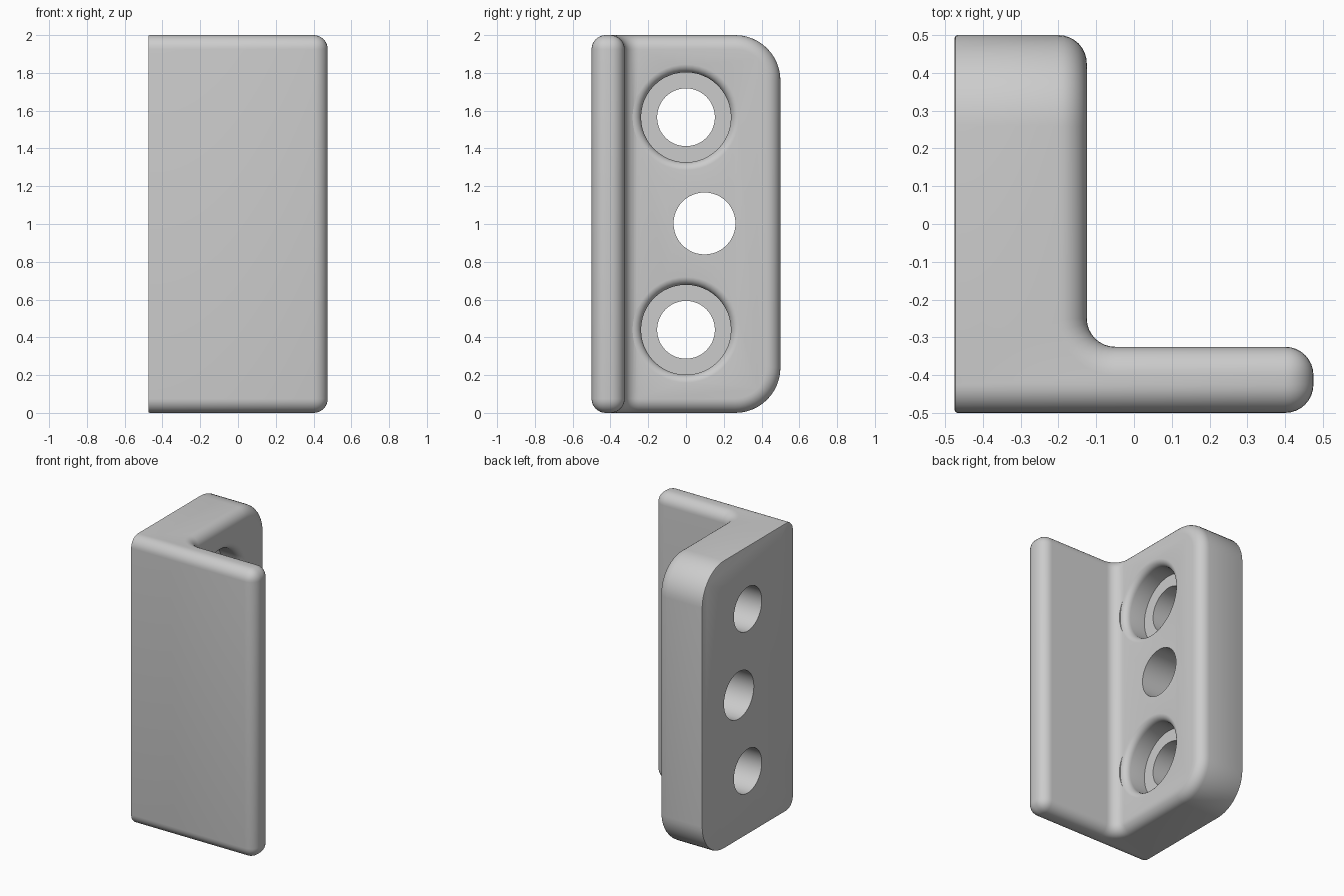
import bpy, bmesh, math
from mathutils import Matrix

if "Cube" in bpy.data.objects:
    bpy.data.objects.remove(bpy.data.objects["Cube"])

LEFT, FACE, RIGHT = -0.475, -0.125, 0.475      # x planes
FRONT, INNER, BACK = -0.5, -0.325, 0.5         # y planes
HEIGHT, ROUND = 2.0, 0.075

grey = bpy.data.materials.new("light grey")
grey.diffuse_color = (0.6, 0.6, 0.6, 1)
grey.use_nodes = True
grey.node_tree.nodes["Principled BSDF"].inputs["Base Color"].default_value = grey.diffuse_color


def make_object(name, bm):
    bmesh.ops.recalc_face_normals(bm, faces=bm.faces)
    mesh = bpy.data.meshes.new(name)
    bm.to_mesh(mesh)
    bm.free()
    mesh.materials.append(grey)
    obj = bpy.data.objects.new(name, mesh)
    bpy.context.collection.objects.link(obj)
    return obj


def round_edges(bm, test, radius, segments):
    bm.normal_update()
    bmesh.ops.bevel(bm, geom=[e for e in bm.edges if test(e)], offset=radius,
                    offset_type='OFFSET', segments=segments, profile=0.5,
                    affect='EDGES', clamp_overlap=False)


def on_left(e):
    return all(abs(v.co.x - LEFT) < 1e-4 for v in e.verts)


def sharp(e):
    return e.calc_face_angle(0) > math.radians(50)


# Bracket: L profile pulled up, then rounded edge group by edge group
bm = bmesh.new()
outline = [(LEFT, FRONT), (RIGHT, FRONT), (RIGHT, INNER),
           (FACE, INNER), (FACE, BACK), (LEFT, BACK)]
base = bm.faces.new([bm.verts.new((x, y, 0)) for x, y in outline])
top = bmesh.ops.extrude_face_region(bm, geom=[base])["geom"]
bmesh.ops.translate(bm, vec=(0, 0, HEIGHT),
                    verts=[v for v in top if isinstance(v, bmesh.types.BMVert)])
bmesh.ops.recalc_face_normals(bm, faces=bm.faces)

# large corners of the mounting plate
round_edges(bm, lambda e: all(v.co.y > BACK - 1e-4 for v in e.verts)
            and abs(e.verts[0].co.z - e.verts[1].co.z) < 1e-4, 0.24, 12)
# fillet in the inside corner
round_edges(bm, lambda e: all(abs(v.co.x - FACE) < 1e-4 and abs(v.co.y - INNER) < 1e-4
                              for v in e.verts), ROUND, 8)
# soft outer edges, then the crisp edges on the mounting side
round_edges(bm, lambda e: sharp(e) and not on_left(e), ROUND, 8)
round_edges(bm, lambda e: sharp(e) and on_left(e), 0.008, 2)
bmesh.ops.remove_doubles(bm, verts=bm.verts, dist=1e-4)
bracket = make_object("bracket", bm)


# Hole cutters: profiles of (x, radius) spun around the x direction
def hole_cutter(name, profile, y, z, steps=48):
    bm = bmesh.new()
    rings = []
    for x, r in profile:
        rings.append([bm.verts.new((x, y + r * math.cos(a), z + r * math.sin(a)))
                      for a in (2 * math.pi * i / steps for i in range(steps))])
    for a, b in zip(rings, rings[1:]):
        for i in range(steps):
            j = (i + 1) % steps
            bm.faces.new((a[i], a[j], b[j], b[i]))
    bm.faces.new(rings[0])
    bm.faces.new(rings[-1])
    cutter = make_object(name, bm)
    cutter.hide_render = True
    cutter.hide_set(True)
    mod = bracket.modifiers.new(name, 'BOOLEAN')
    mod.operation = 'DIFFERENCE'
    mod.solver = 'EXACT'
    mod.object = cutter
    return cutter


BORE, SINK, LIP, DEPTH = 0.153, 0.238, 0.045, 0.16
lip = [(FACE + 0.0004 - LIP + LIP * math.sin(a), SINK + LIP - LIP * math.cos(a))
       for a in (math.pi / 2 * i / 6 for i in range(7))]
screw = [(LEFT - 0.1, BORE), (FACE - DEPTH, BORE), (FACE - DEPTH, SINK)] + lip \
    + [(FACE + 0.03, SINK + LIP)]
plain = [(LEFT - 0.1, 0.164), (FACE + 0.1, 0.164)]

cutters = [hole_cutter("lower_screw_hole", screw, 0, 0.44),
           hole_cutter("upper_screw_hole", screw, 0, 1.565),
           hole_cutter("middle_hole", plain, 0.098, 1.003)]

# Apply the cuts and smooth the rounded surfaces
bpy.context.view_layer.objects.active = bracket
bracket.select_set(True)
for mod in list(bracket.modifiers):
    bpy.ops.object.modifier_apply(modifier=mod.name)
for cutter in cutters:
    bpy.data.objects.remove(cutter)
bpy.ops.object.shade_smooth_by_angle(angle=math.radians(30))
